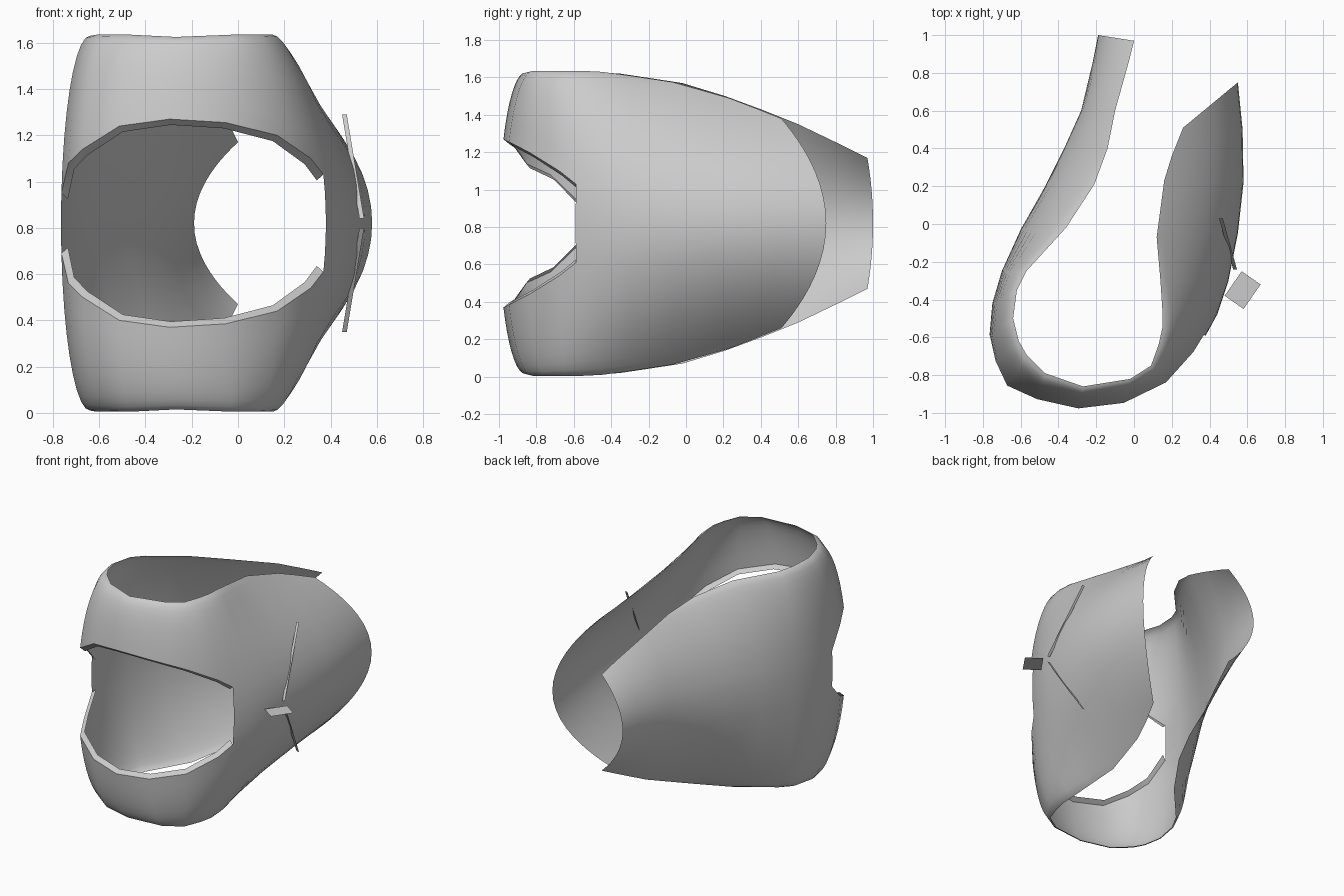
import bpy, bmesh, math

if "Cube" in bpy.data.objects:
    bpy.data.objects.remove(bpy.data.objects["Cube"])

ZC = 0.82  # mid height; the shell mirrors above and below it

# Stations along the U: mid-line x, y, rim x, y, rim height above the middle
S = [(.55, .75, .26, .51, .56), (.575, .5, .20, .36, .62), (.58, .22, .16, .23, .67),
     (.55, -.05, .12, -.07, .755), (.50, -.3, .14, -.3, .79), (.44, -.48, .15, -.45, .81),
     (.38, -.59, .15, -.55, .815), (.33, -.68, .13, -.64, .815), (.18, -.85, .09, -.75, .815),
     (-.06, -.97, -.02, -.82, .815), (-.3, -1, -.27, -.86, .805), (-.52, -.95, -.47, -.79, .815),
     (-.68, -.87, -.57, -.69, .815), (-.74, -.73, -.61, -.62, .815), (-.765, -.59, -.64, -.5, .81),
     (-.75, -.42, -.62, -.35, .80), (-.7, -.25, -.57, -.25, .785), (-.6, -.03, -.36, -.02, .75),
     (-.47, .2, -.21, .21, .68), (-.37, .4, -.14, .4, .61), (-.28, .6, -.1, .6, .53),
     (-.22, .85, -.03, .85, .41), (-.19, 1, 0, .97, .35)]
# Half height of the front opening, from station 6 to 14
HOLE = [.21, .28, .38, .435, .45, .42, .32, .26, .13]
FIRST, LAST = 6, 14
ROWS = 9


def section(st, z):
    """Point on a station's cross-section at height z from the middle."""
    mx, my, ex, ey, top = st
    s = min(abs(z) / top, 1)
    p = (my + .85) / .6 if mx > 0 else (my + .4) / .8
    p = max(0, min(1, p))
    k = p * s * s + (1 - p) * (1 - math.sqrt(1 - s * s))  # parabola to ellipse
    return (mx + (ex - mx) * k, my + (ey - my) * k, ZC + z)


def make_object(name, bm):
    me = bpy.data.meshes.new(name)
    bm.to_mesh(me)
    bm.free()
    ob = bpy.data.objects.new(name, me)
    bpy.context.collection.objects.link(ob)
    return ob


def skin(bm, cols):
    for a, b in zip(cols, cols[1:]):
        for j in range(len(a) - 1):
            bm.faces.new((a[j], a[j + 1], b[j + 1], b[j]))


bm = bmesh.new()
half = [HOLE[min(max(i - FIRST, 0), LAST - FIRST)] for i in range(len(S))]

# Upper and lower bands, with rows bunched toward the rim where it curls in
for sign in (1, -1):
    cols = []
    for st, h in zip(S, half):
        a0 = math.asin(h / st[4])
        angles = [a0 + (math.pi / 2 - a0) * j / ROWS for j in range(ROWS + 1)]
        cols.append([bm.verts.new(section(st, sign * st[4] * math.sin(a))) for a in angles])
    skin(bm, cols)

# Side panels closing the band on either side of the front opening
for lo, hi in ((0, FIRST), (LAST, len(S) - 1)):
    cols = [[bm.verts.new(section(S[i], half[i] * j / 3)) for j in range(-3, 4)]
            for i in range(lo, hi + 1)]
    skin(bm, cols)

# Lip turned inward around the front opening
CX, CY = -.2, -.4
for sign in (1, -1):
    cols = []
    for i in range(FIRST, LAST + 1):
        x, y, z = section(S[i], sign * half[i])
        d = math.hypot(x - CX, y - CY)
        cols.append([bm.verts.new((x, y, z)),
                     bm.verts.new((x + (CX - x) / d * .03, y + (CY - y) / d * .03, z - sign * .025))])
    skin(bm, cols)

bmesh.ops.remove_doubles(bm, verts=bm.verts, dist=.0005)
bmesh.ops.recalc_face_normals(bm, faces=bm.faces)
shell = make_object("shell", bm)
bpy.context.view_layer.objects.active = shell
shell.select_set(True)
bpy.ops.object.shade_smooth_by_angle(angle=math.radians(50))


def sheet(name, pts):
    bm = bmesh.new()
    bm.faces.new([bm.verts.new(p) for p in pts])
    make_object(name, bm)


# Flat tab on the right side and two thin slanted strips
sheet("side_tab", [(.48, -.38, ZC), (.58, -.45, ZC), (.67, -.32, ZC), (.57, -.25, ZC)])
for name, s in (("upper_strip", 1), ("lower_strip", -1)):
    sheet(name, [(.45, .03, ZC + s * .47), (.47, .03, ZC + s * .47),
                 (.545, -.24, ZC + s * .02), (.525, -.24, ZC + s * .02)])
